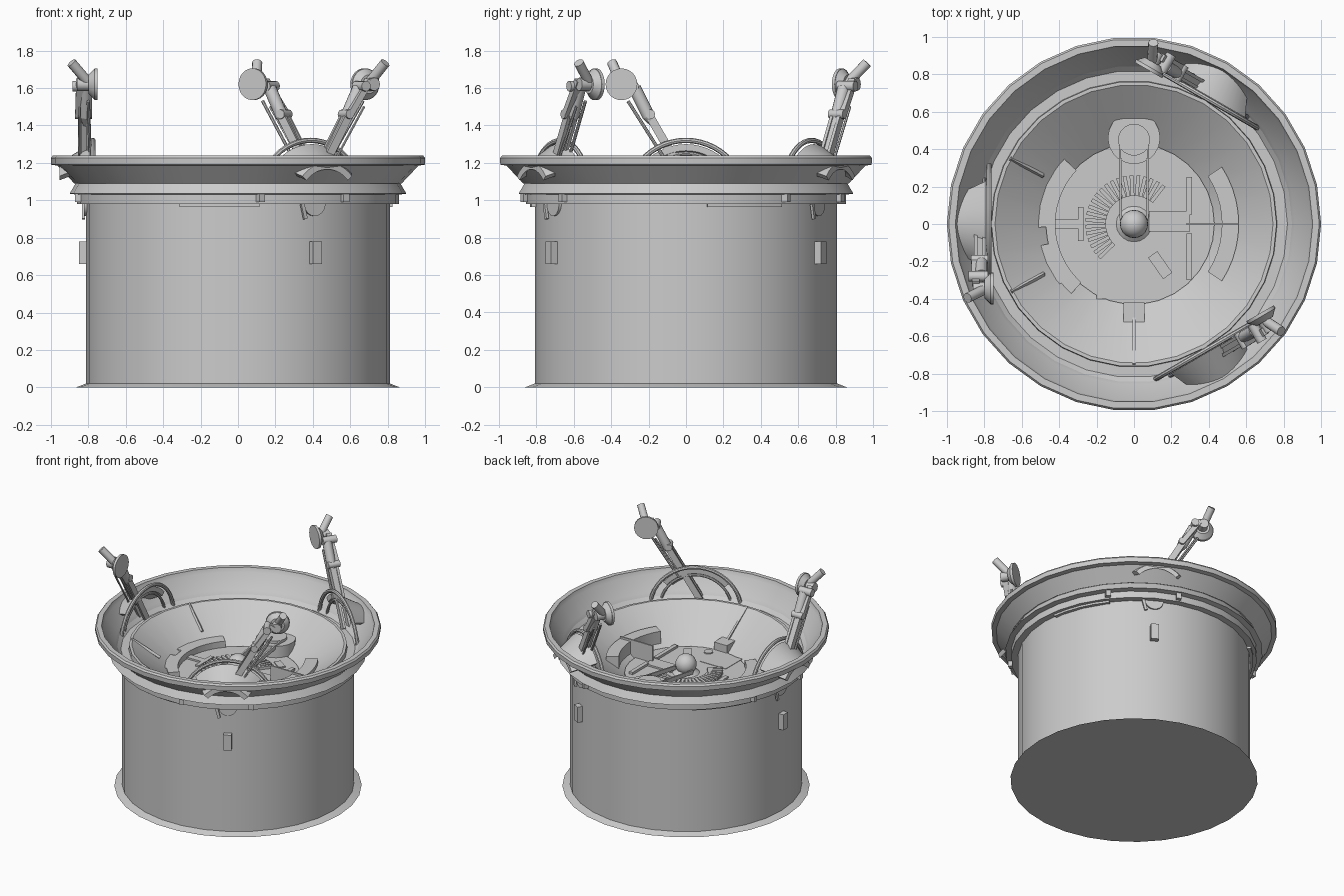
import bpy, bmesh
from math import sin, cos, pi, radians, degrees
from mathutils import Vector, Matrix

if "Cube" in bpy.data.objects:
    bpy.data.objects.remove(bpy.data.objects["Cube"])

SIDES = 30
FLOOR = 0.86


def finish(name, bm, smooth=True):
    bmesh.ops.recalc_face_normals(bm, faces=bm.faces)
    me = bpy.data.meshes.new(name)
    bm.to_mesh(me)
    bm.free()
    ob = bpy.data.objects.new(name, me)
    bpy.context.collection.objects.link(ob)
    if smooth:
        bpy.ops.object.select_all(action='DESELECT')
        ob.select_set(True)
        bpy.context.view_layer.objects.active = ob
        bpy.ops.object.shade_smooth_by_angle(angle=radians(32))
    return ob


def lathe(name, profile, sides=SIDES, a0=0.0, a1=360.0, closed=False, mat=None):
    """Revolve (radius, z) points about z, fully or over a sector."""
    bm = bmesh.new()
    full = a1 - a0 >= 360
    n = sides if full else sides + 1
    rings = []
    for i in range(n):
        a = radians(a0 + (a1 - a0) * i / sides)
        rings.append([bm.verts.new((r * cos(a), r * sin(a), z)) for r, z in profile])
    m = len(profile)
    for i in range(sides):
        A, B = rings[i], rings[(i + 1) % n]
        for j in range(m if closed else m - 1):
            k = (j + 1) % m
            bm.faces.new((A[j], B[j], B[k], A[k]))
    if closed and not full:
        bm.faces.new(rings[0])
        bm.faces.new(rings[-1])
    if mat:
        bmesh.ops.transform(bm, matrix=mat, verts=bm.verts)
    return finish(name, bm)


def sector(name, r0, r1, z0, z1, a0, a1, sides):
    return lathe(name, [(r0, z0), (r1, z0), (r1, z1), (r0, z1)], sides, a0, a1, True)


def rod(name, p, q, r, r2=None, sides=12):
    """Cylinder or cone between two points."""
    p, q = Vector(p), Vector(q)
    bm = bmesh.new()
    rot = (q - p).to_track_quat('Z', 'Y').to_matrix().to_4x4()
    bmesh.ops.create_cone(bm, cap_ends=True, segments=sides, radius1=r,
                          radius2=r if r2 is None else r2, depth=(q - p).length,
                          matrix=Matrix.Translation((p + q) / 2) @ rot)
    return finish(name, bm)


def bar(name, p, q, w, h):
    """Box beam between two points, w across the radial axis, h the other way."""
    p, q = Vector(p), Vector(q)
    d = (q - p).normalized()
    u = Vector((1, 0, 0)) if abs(d.x) < 0.9 else Vector((0, 1, 0))
    u = (u - d * u.dot(d)).normalized()
    v = d.cross(u)
    m = Matrix((u * w, v * h, q - p)).transposed().to_4x4()
    bm = bmesh.new()
    bmesh.ops.create_cube(bm, size=1, matrix=Matrix.Translation((p + q) / 2) @ m)
    return finish(name, bm, False)


def box(name, x0, x1, y0, y1, z0, z1, rot=0):
    bm = bmesh.new()
    m = Matrix.Translation(((x0 + x1) / 2, (y0 + y1) / 2, (z0 + z1) / 2))
    m = m @ Matrix.Rotation(radians(rot), 4, 'Z') @ Matrix.Diagonal((x1 - x0, y1 - y0, z1 - z0, 1))
    bmesh.ops.create_cube(bm, size=1, matrix=m)
    return finish(name, bm, False)


# drum shell: flat base flange, wall, collar and flared rim
lathe("base_flange", [(0, 0), (0.865, 0), (0.813, 0.02)])
lathe("drum_wall", [(0.813, 0.0), (0.813, 0.98), (0.86, 0.98), (0.86, 1.03)])
lathe("collar", [(0.86, 1.03), (0.90, 1.035), (0.865, 1.095), (0.88, 1.10)])
lathe("flared_rim", [(0.875, 1.09), (0.965, 1.185), (0.998, 1.19), (1.0, 1.225), (0.99, 1.238),
                     (0.955, 1.238), (0.945, 1.205), (0.86, 1.105), (0.845, 1.08)])
lathe("ledge", [(0.845, 1.08), (0.82, 1.055), (0.765, 1.055), (0.762, 1.09), (0.743, 1.09)])

# bowl and floor
lathe("bowl", [(0.743, 1.09), (0.43, FLOOR), (0.0, FLOOR)])
Z = FLOOR
lathe("floor_plate", [(0.43, Z - 0.01), (0.43, Z + 0.012), (0, Z + 0.012)])

# stepped blocks and thin spokes on the bowl wall
for a0, a1, r in [(137, 150, 0.51), (150, 167, 0.59), (167, 182, 0.52), (182, 193, 0.47),
                  (193, 209, 0.54), (209, 219, 0.57), (219, 228, 0.5)]:
    sector("bowl_block", 0.42, r, Z - 0.02, 0.92, a0, a1, 3)
for a, r0 in [(152, 0.55), (209, 0.55), (270, 0.45)]:
    c, s = cos(radians(a)), sin(radians(a))
    z0 = Z + (r0 - 0.43) * 0.735 + 0.01
    bar("bowl_spoke", (r0 * c, r0 * s, z0), (0.75 * c, 0.75 * s, 1.09), 0.015, 0.02)
box("spoke_box", -0.055, 0.055, -0.54, -0.42, Z, 0.93)

# rounded tower with belt arm to the hub
rod("tower", (0, 0.46, Z - 0.02), (0, 0.46, 0.96), 0.14, sides=20)
rod("tower_cap", (0, 0.45, 0.95), (0, 0.45, 0.98), 0.085, sides=20)
for s in (-1, 1):
    bar("belt", (s * 0.07, 0.02, 0.9), (s * 0.075, 0.42, 0.965), 0.012, 0.03)

# hub sphere with pedestal and fan of fins
bm = bmesh.new()
bmesh.ops.create_uvsphere(bm, u_segments=20, v_segments=12, radius=0.075,
                          matrix=Matrix.Translation((0, 0, 0.935)))
finish("hub_ball", bm)
rod("hub_pedestal", (0, 0, Z), (0, 0, 0.9), 0.11, 0.06, 20)
for i in range(22):
    a = radians(52 + i * 8.2)
    c, s = cos(a), sin(a)
    bar("fan_fin", (0.15 * c, 0.15 * s, Z + 0.02), (0.26 * c, 0.26 * s, Z + 0.02), 0.02, 0.025)

# curved wall and small fittings on the floor
sector("curved_wall", 0.47, 0.56, Z, 0.985, -33, 33, 10)
box("wall_rib", 0.28, 0.56, -0.006, 0.006, Z, 1.0)
box("floor_rail", 0.28, 0.31, -0.3, -0.05, Z, 0.89)
box("floor_tray", 0.08, 0.3, -0.04, 0.07, Z, 0.885)
box("floor_rail_upper", 0.28, 0.31, 0.05, 0.25, Z, 0.89)
box("floor_block", 0.11, 0.17, -0.29, -0.15, Z, 0.9, 35)
rod("floor_knob", (0.06, -0.36, Z), (0.06, -0.36, 0.88), 0.032, sides=14)
box("side_bar", -0.45, -0.29, -0.025, 0.025, Z, 0.885)
box("side_bar_head", -0.3, -0.27, -0.09, 0.09, Z, 0.885)
box("corner_bracket", 0.12, 0.22, 0.24, 0.29, Z, 0.88, -35)
box("lower_panel", -0.2, 0.02, -0.4, -0.2, Z, 0.875)


def station():
    """One robot arm station, x = outward, y = along the rim."""
    parts = []
    add = parts.append
    # maps lathe (angle, axis z) so that the axis runs outward at z = 1
    face = Matrix.Translation((0, 0, 1.0)) @ Matrix(((0, 0, 1), (1, 0, 0), (0, 1, 0))).to_4x4()
    # upright hoops and the arched hood that breaks through the rim
    for r, w, x in ((0.32, 0.014, 0.775), (0.25, 0.01, 0.80)):
        prof = [(r + w * cos(k * pi / 4), x + w * sin(k * pi / 4)) for k in range(8)]
        add(lathe("arm_hoop", prof, 24, 5, 175, True, face))
    add(lathe("arched_hood", [(0.30, 0.79), (0.2, 0.955), (0.165, 0.955), (0.265, 0.79)],
              14, 40, 140, True, face))
    # folding arm: twin lower beams, pistons, forearm
    for x in (0.80, 0.845):
        add(bar("lower_beam", (x, -0.03, 1.06), (x, 0.2, 1.46), 0.018, 0.045))
    add(bar("beam_core", (0.822, 0.05, 1.2), (0.822, 0.2, 1.47), 0.03, 0.025))
    add(rod("piston_rod", (0.79, 0.12, 1.23), (0.80, 0.31, 1.53), 0.009, sides=8))
    add(rod("cable", (0.85, 0.10, 1.2), (0.845, 0.29, 1.5), 0.007, sides=6))
    add(rod("piston", (0.815, 0.2, 1.45), (0.815, 0.275, 1.6), 0.034))
    add(rod("piston_tip", (0.815, 0.175, 1.40), (0.815, 0.2, 1.45), 0.012, 0.034))
    add(bar("forearm", (0.85, 0.19, 1.45), (0.845, 0.32, 1.64), 0.04, 0.035))
    add(rod("elbow", (0.78, 0.19, 1.46), (0.87, 0.19, 1.46), 0.025))
    add(rod("wrist", (0.78, 0.28, 1.61), (0.885, 0.28, 1.61), 0.028))
    # head disc and pointing barrel
    add(rod("head_disc", (0.75, 0.345, 1.62), (0.768, 0.345, 1.62), 0.085, sides=24))
    add(rod("head_cone", (0.768, 0.345, 1.62), (0.80, 0.345, 1.62), 0.082, 0.05, 24))
    add(rod("head_axle", (0.79, 0.345, 1.62), (0.86, 0.345, 1.62), 0.035))
    add(rod("barrel", (0.80, 0.35, 1.63), (0.89, 0.395, 1.735), 0.027))
    # outside fittings: latch box, half disc, hook and flared patch below the rim
    add(box("latch_box", 0.80, 0.85, -0.028, 0.028, 0.66, 0.78))
    add(rod("half_disc", (0.80, 0, 0.98), (0.822, 0, 0.98), 0.065, sides=18))
    add(bar("hook", (0.825, -0.08, 0.98), (0.825, -0.06, 0.9), 0.015, 0.02))
    for a in (-22, 11):
        c, s = cos(radians(a)), sin(radians(a))
        add(bar("collar_tab", (0.87 * c, 0.87 * s, 0.99), (0.87 * c, 0.87 * s, 1.035), 0.035, 0.035))
    add(sector("under_collar_strip", 0.80, 0.835, 0.965, 0.985, -52, -22, 4))
    return parts


# three stations around the rim
for ob in station():
    ob.rotation_euler.z = radians(60)
    for a in (180, 300):
        dup = ob.copy()
        dup.rotation_euler.z = radians(a)
        bpy.context.collection.objects.link(dup)
